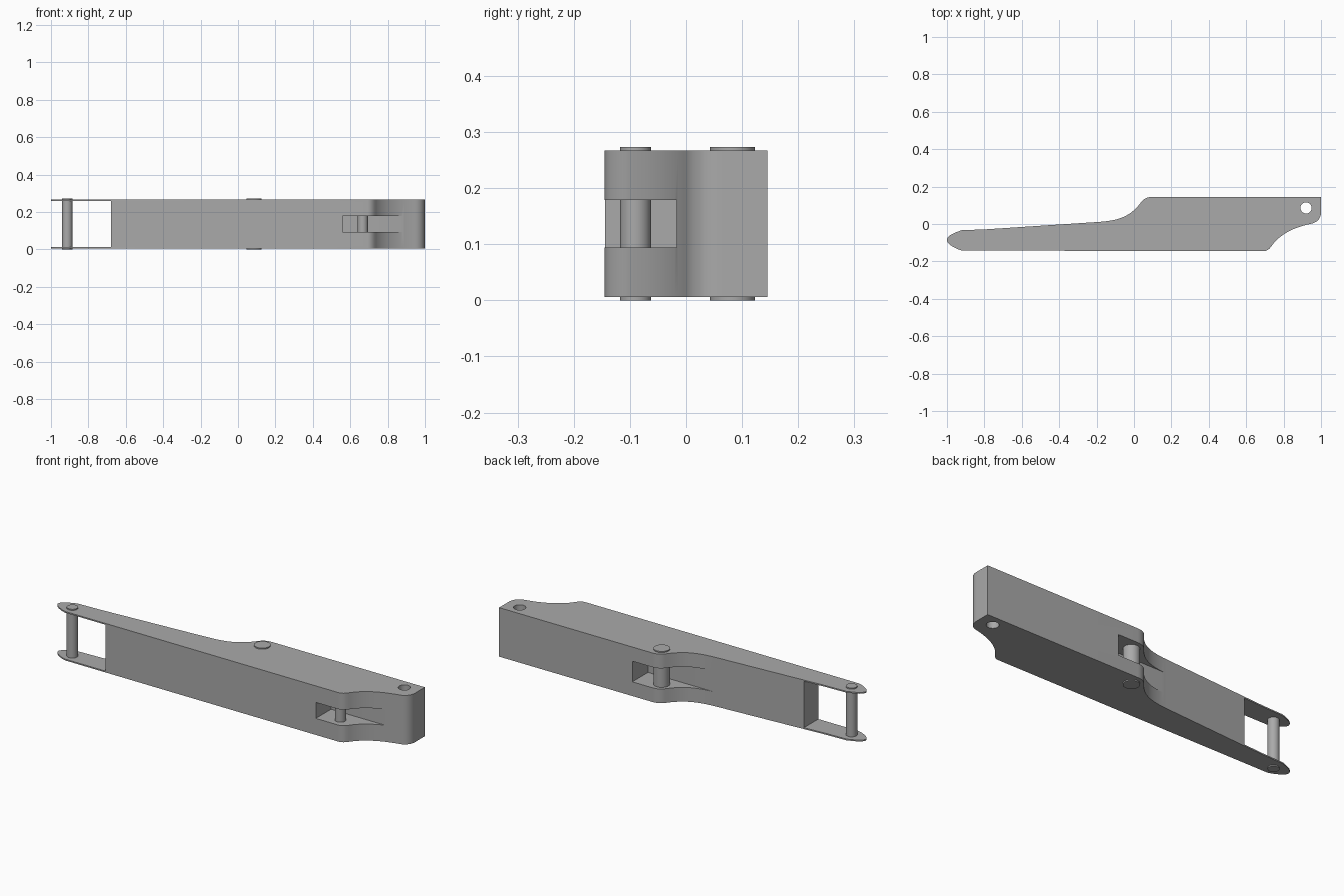
import bpy
import bmesh
from mathutils import Vector, geometry

cube = bpy.data.objects.get("Cube")
if cube:
    bpy.data.objects.remove(cube, do_unlink=True)

BOTTOM, TOP, MID = 0.006, 0.267, 0.1365

grey = bpy.data.materials.new("plain grey")
grey.use_nodes = True
grey.diffuse_color = (0.4, 0.4, 0.4, 1)
grey.node_tree.nodes["Principled BSDF"].inputs["Base Color"].default_value = (0.4, 0.4, 0.4, 1)


def add_object(name, bm):
    bmesh.ops.recalc_face_normals(bm, faces=bm.faces)
    mesh = bpy.data.meshes.new(name)
    bm.to_mesh(mesh)
    bm.free()
    mesh.materials.append(grey)
    ob = bpy.data.objects.new(name, mesh)
    bpy.context.collection.objects.link(ob)
    return ob


def smooth(ob):
    bpy.ops.object.select_all(action="DESELECT")
    ob.select_set(True)
    bpy.context.view_layer.objects.active = ob
    bpy.ops.object.shade_smooth_by_angle(angle=0.6)


def prism(name, points, z0, z1):
    bm = bmesh.new()
    face = bm.faces.new([bm.verts.new((p[0], p[1], z0)) for p in points])
    top = bmesh.ops.extrude_face_region(bm, geom=[face])["geom"]
    bmesh.ops.translate(bm, vec=(0, 0, z1 - z0),
                        verts=[g for g in top if isinstance(g, bmesh.types.BMVert)])
    return add_object(name, bm)


def box(name, x0, x1, y0, y1, z0, z1):
    return prism(name, [(x0, y0), (x1, y0), (x1, y1), (x0, y1)], z0, z1)


def cylinder(name, x, y, radius, z0, z1):
    bm = bmesh.new()
    bmesh.ops.create_cone(bm, cap_ends=True, segments=40, radius1=radius,
                          radius2=radius, depth=z1 - z0)
    bmesh.ops.translate(bm, vec=(x, y, (z0 + z1) / 2), verts=bm.verts)
    return add_object(name, bm)


def outline(start, parts):
    """Chain of straight lines (one point) and bezier curves (three points)."""
    points = [Vector(start)]
    for part in parts:
        part = [Vector(p) for p in part]
        if len(part) == 1:
            points += part
        else:
            points += geometry.interpolate_bezier(points[-1], *part, 14)[1:]
    return points[:-1]


# Lever body: side profile with rounded nose, swept shoulder and undercut tail
profile = outline((-0.92, -0.142), [
    [(0.69, -0.145)],
    [(0.72, -0.145), (0.73, -0.125), (0.745, -0.105)],
    [(0.79, -0.05), (0.86, -0.017), (0.945, 0.001)],
    [(0.98, 0.008), (1.0, 0.03), (1.0, 0.065)],
    [(1.0, 0.145)],
    [(0.1, 0.145)],
    [(0.07, 0.145), (0.052, 0.135), (0.037, 0.115)],
    [(-0.02, 0.04), (-0.08, 0.018), (-0.19, 0.011)],
    [(-0.8, -0.029)],
    [(-0.92, -0.033)],
    [(-0.955, -0.045), (-1.0, -0.06), (-1.0, -0.086)],
    [(-1.0, -0.108), (-0.955, -0.132), (-0.92, -0.142)],
])
body = prism("lever_body", profile, BOTTOM, TOP)

# Open fork at the nose, two pin slots and the pivot hole
cutters = [
    box("fork_cutter", -1.2, -0.68, -0.5, 0.5, BOTTOM + 0.007, TOP - 0.007),
    box("front_slot_cutter", 0.56, 1.1, -0.5, -0.017, MID - 0.0425, MID + 0.0425),
    box("back_slot_cutter", -0.3, 0.215, 0.013, 0.5, MID - 0.055, MID + 0.055),
    cylinder("hole_cutter", 0.92, 0.086, 0.03, -0.2, 0.5),
]
bpy.context.view_layer.objects.active = body
for cutter in cutters:
    cutter.hide_render = True
    mod = body.modifiers.new("cut", "BOOLEAN")
    mod.operation = "DIFFERENCE"
    mod.solver = "EXACT"
    mod.object = cutter
    bpy.ops.object.modifier_apply(modifier=mod.name)
    bpy.data.objects.remove(cutter, do_unlink=True)
smooth(body)

# Pins: nose pin and shoulder pin stand proud of the body, slot pin is hidden inside
for name, x, y, radius, z0, z1 in [
    ("nose_pin", -0.913, -0.09, 0.0275, 0, 0.273),
    ("shoulder_pin", 0.085, 0.083, 0.04, 0, 0.273),
    ("slot_pin", 0.667, -0.09, 0.0275, MID - 0.06, MID + 0.06),
]:
    smooth(cylinder(name, x, y, radius, z0, z1))
